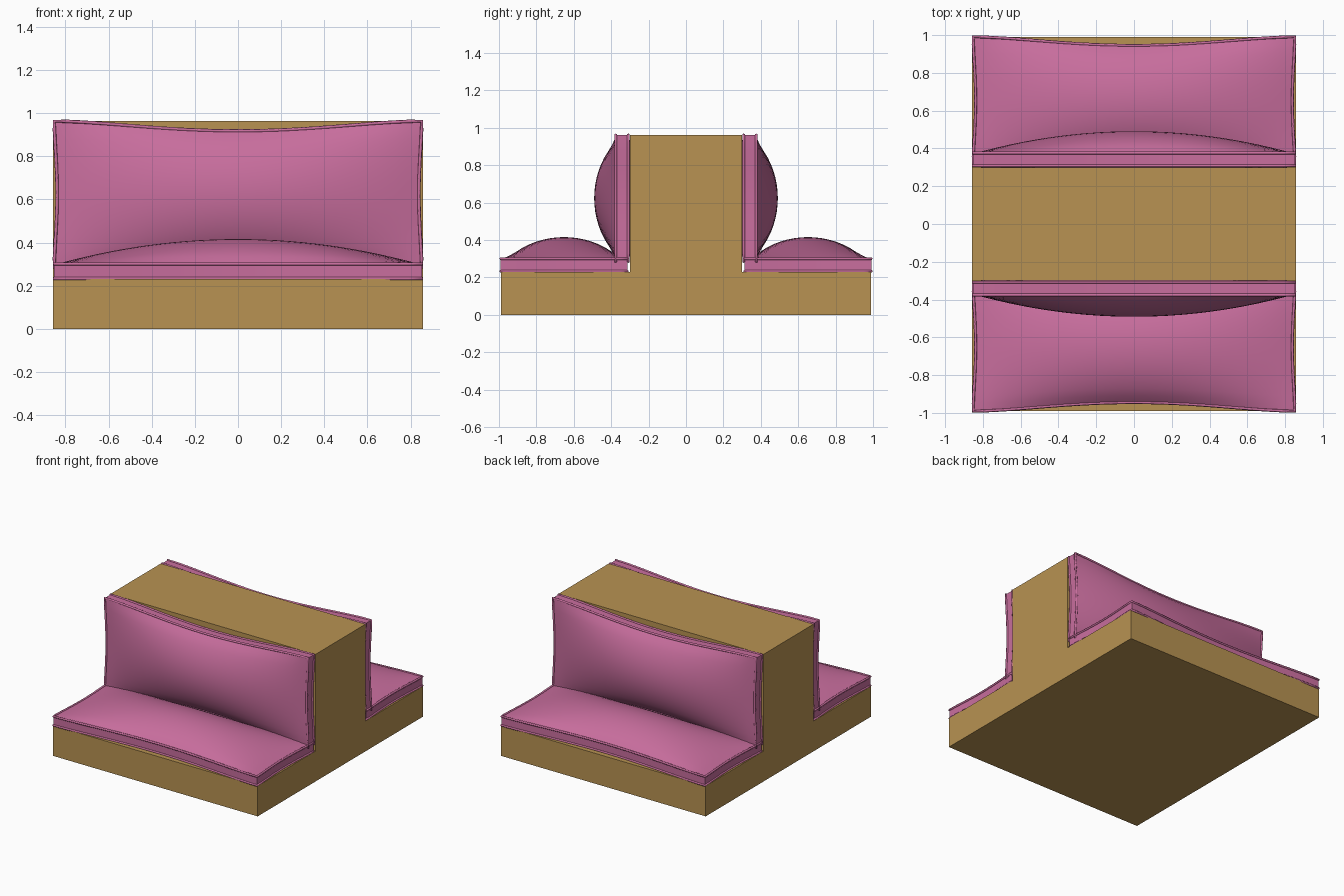
import bpy, bmesh, math
from mathutils import Matrix

if "Cube" in bpy.data.objects:
    bpy.data.objects.remove(bpy.data.objects["Cube"])

def material(name, rgb):
    m = bpy.data.materials.new(name)
    m.diffuse_color = (*rgb, 1)
    m.use_nodes = True
    m.node_tree.nodes["Principled BSDF"].inputs["Base Color"].default_value = m.diffuse_color
    return m

GOLD = material("golden wood", (0.48, 0.29, 0.085))
PINK = material("pink fabric", (0.58, 0.155, 0.34))

HX, HY, HT = 0.852, 0.339, 0.034   # cushion half length, half depth, half thickness
BULGE = 0.115
NX, NY = 28, 16

def outline(s, t):
    """Cushion plan with edges pinched inwards at their middles (s, t in -1..1)."""
    x = HX * s * (1 - 0.016 * (1 - t * t) ** 1.8)
    y = HY * t * (1 - 0.135 * (1 - s * s) ** 1.8)
    return x, y

def add_object(name, data, mat, matrix=Matrix()):
    ob = bpy.data.objects.new(name, data)
    bpy.context.collection.objects.link(ob)
    data.materials.append(mat)
    ob.matrix_world = matrix
    return ob

def select(ob):
    bpy.ops.object.select_all(action='DESELECT')
    ob.select_set(True)
    bpy.context.view_layer.objects.active = ob

def border(nx, ny):
    """Grid indices round the edge, in order."""
    return ([(i, 0) for i in range(nx)] + [(nx, j) for j in range(ny)]
            + [(i, ny) for i in range(nx, 0, -1)] + [(0, j) for j in range(ny, 0, -1)])

def cushion(name, matrix):
    # domed panels on both sides joined by a side wall
    bm = bmesh.new()
    grids = []
    for side in (1, -1):
        g = {}
        for i in range(NX + 1):
            for j in range(NY + 1):
                s, t = 2 * i / NX - 1, 2 * j / NY - 1
                dome = BULGE * (1 - s * s) * (1 - t * t) ** 0.8
                g[i, j] = bm.verts.new((*outline(s, t), side * (HT + dome)))
        for i in range(NX):
            for j in range(NY):
                bm.faces.new([g[i, j], g[i + 1, j], g[i + 1, j + 1], g[i, j + 1]])
        grids.append(g)
    ring = border(NX, NY)
    top, bot = grids
    for a, b in zip(ring, ring[1:] + ring[:1]):
        bm.faces.new([bot[a], bot[b], top[b], top[a]])
    bmesh.ops.recalc_face_normals(bm, faces=bm.faces)
    me = bpy.data.meshes.new(name)
    bm.to_mesh(me)
    bm.free()
    ob = add_object(name, me, PINK, matrix)
    select(ob)
    bpy.ops.object.shade_smooth_by_angle(angle=math.radians(35))

    # piping along both seams
    cu = bpy.data.curves.new(name + "_piping", 'CURVE')
    cu.dimensions = '3D'
    cu.bevel_depth = 0.008
    cu.bevel_resolution = 1
    for z in (HT, -HT):
        sp = cu.splines.new('POLY')
        sp.points.add(len(ring) - 1)
        for p, (i, j) in zip(sp.points, ring):
            p.co = (*outline(2 * i / NX - 1, 2 * j / NY - 1), z, 1)
        sp.use_cyclic_u = True
    pipe = add_object(name + "_piping", cu, PINK, matrix)
    select(pipe)
    bpy.ops.object.convert(target='MESH')

# frame: upside-down T profile extruded across the width
half = [(0.99, 0), (0.99, 0.23), (0.30, 0.23), (0.30, 0.963)]
profile = half + [(-y, z) for y, z in reversed(half)]
bm = bmesh.new()
face = bm.faces.new([bm.verts.new((-0.858, y, z)) for y, z in profile])
ext = bmesh.ops.extrude_face_region(bm, geom=[face])
bmesh.ops.translate(bm, vec=(1.716, 0, 0),
                    verts=[v for v in ext["geom"] if isinstance(v, bmesh.types.BMVert)])
bmesh.ops.recalc_face_normals(bm, faces=bm.faces)
me = bpy.data.meshes.new("bench_frame")
bm.to_mesh(me)
bm.free()
add_object("bench_frame", me, GOLD)

# seat and backrest cushions on both sides
seat = Matrix.Translation((0, -0.652, 0.267))
back = Matrix.Translation((0, -0.342, 0.624)) @ Matrix.Rotation(math.pi / 2, 4, 'X')
for label, turn in (("front", 0), ("rear", math.pi)):
    rot = Matrix.Rotation(turn, 4, 'Z')
    cushion(label + "_seat_cushion", rot @ seat)
    cushion(label + "_back_cushion", rot @ back)
